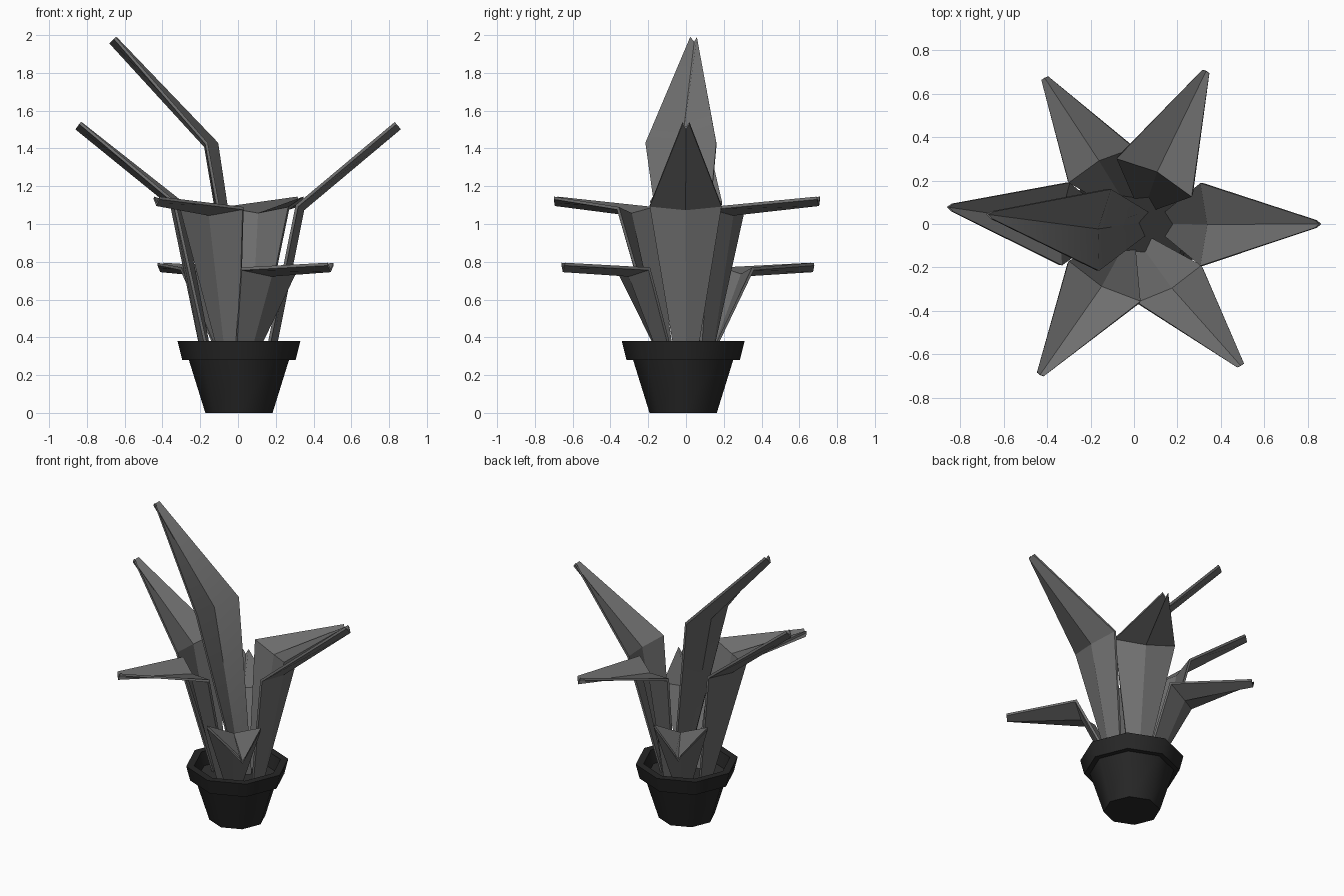
import bpy, bmesh, math
from mathutils import Vector

if "Cube" in bpy.data.objects:
    bpy.data.objects.remove(bpy.data.objects["Cube"])


def material(name, value):
    m = bpy.data.materials.new(name)
    m.use_nodes = True
    col = (value, value, value, 1)
    m.diffuse_color = col
    m.node_tree.nodes["Principled BSDF"].inputs["Base Color"].default_value = col
    return m


LEAF = material("leaf grey", 0.16)
POT = material("pot black", 0.02)
SOIL = material("soil dark grey", 0.03)


def finish(bm, name, mat):
    bmesh.ops.recalc_face_normals(bm, faces=bm.faces)
    mesh = bpy.data.meshes.new(name)
    bm.to_mesh(mesh)
    bm.free()
    mesh.materials.append(mat)
    ob = bpy.data.objects.new(name, mesh)
    bpy.context.collection.objects.link(ob)
    bpy.ops.object.select_all(action='DESELECT')
    ob.select_set(True)
    bpy.context.view_layer.objects.active = ob
    bpy.ops.object.shade_smooth_by_angle(angle=math.radians(46 if mat == POT else 30))
    return ob


def lathe(name, profile, mat, sides=8):
    """Turn a radius/height profile into a closed faceted solid."""
    bm = bmesh.new()
    rings = []
    for r, z in profile:
        rings.append([bm.verts.new((0.005 + r * math.cos(math.tau * i / sides),
                                    -0.015 + r * math.sin(math.tau * i / sides), z))
                      for i in range(sides)])
    for a, b in zip(rings, rings[1:]):
        for i in range(sides):
            j = (i + 1) % sides
            bm.faces.new((a[i], a[j], b[j], b[i]))
    bm.faces.new(rings[0])
    bm.faces.new(rings[-1])
    return finish(bm, name, mat)


def leaf(name, base, left, right, tip, depth=0.035, thick=0.015):
    """Bent blade with a V-shaped section; left/right are the corners of the bend."""
    base, left, right, tip = map(Vector, (base, left, right, tip))
    bend = (left + right) / 2
    half = (left - right) / 2
    w = half.normalized()
    n1 = w.cross(base - bend).normalized()
    n2 = w.cross(bend - tip).normalized()
    mid = (n1 + n2).normalized()
    mid /= mid.dot(n1)                      # mitre keeps the thickness even
    stations = [(base, w * 0.055, n1), (bend, half, mid), (tip, w * 0.018, n2)]
    bm = bmesh.new()
    rings = []
    for c, h, n in stations:
        top = [c + h, c - n * depth, c - h]
        under = [p - n * thick for p in reversed(top)]
        rings.append([bm.verts.new(p) for p in top + under])
    for a, b in zip(rings, rings[1:]):
        for i in range(6):
            j = (i + 1) % 6
            bm.faces.new((a[i], a[j], b[j], b[i]))
    for r in (rings[0], rings[-1]):
        bm.faces.new((r[0], r[1], r[4], r[5]))
        bm.faces.new((r[1], r[2], r[3], r[4]))
    return finish(bm, name, LEAF)


# Pot with stepped rim and open top
lathe("pot", [(0.178, 0), (0.265, 0.28), (0.3, 0.28), (0.325, 0.38),
              (0.275, 0.38), (0.25, 0.27)], POT)
lathe("soil", [(0.25, 0.27), (0.255, 0.29)], SOIL)

# Leaves: base, two bend corners (left, right seen from the stem), tip
leaf("left_leaf", (0.14, 0, 0.28), (0.305, 0.188, 1.1), (0.305, -0.192, 1.1), (0.83, 0, 1.54))
leaf("right_leaf", (-0.14, 0, 0.28), (-0.33, -0.19, 1.12), (-0.295, 0.19, 1.12),
     (-0.83, 0.075, 1.54))
leaf("tall_right_leaf", (0.06, 0, 0.28), (-0.16, -0.215, 1.43), (-0.105, 0.16, 1.43),
     (-0.645, 0.04, 1.99))
leaf("upper_front_leaf", (-0.04, -0.09, 0.28), (0.03, -0.355, 1.09), (-0.3, -0.17, 1.09),
     (-0.43, -0.69, 1.145))
leaf("upper_back_leaf", (0.05, 0.09, 0.28), (-0.08, 0.3, 1.09), (0.265, 0.125, 1.09),
     (0.33, 0.7, 1.145))
leaf("lower_front_leaf", (0.03, -0.09, 0.28), (0.31, -0.19, 0.77), (0.015, -0.36, 0.77),
     (0.49, -0.65, 0.795))
leaf("lower_back_leaf", (-0.04, 0.09, 0.28), (-0.3, 0.19, 0.77), (0, 0.35, 0.77),
     (-0.41, 0.67, 0.795))
